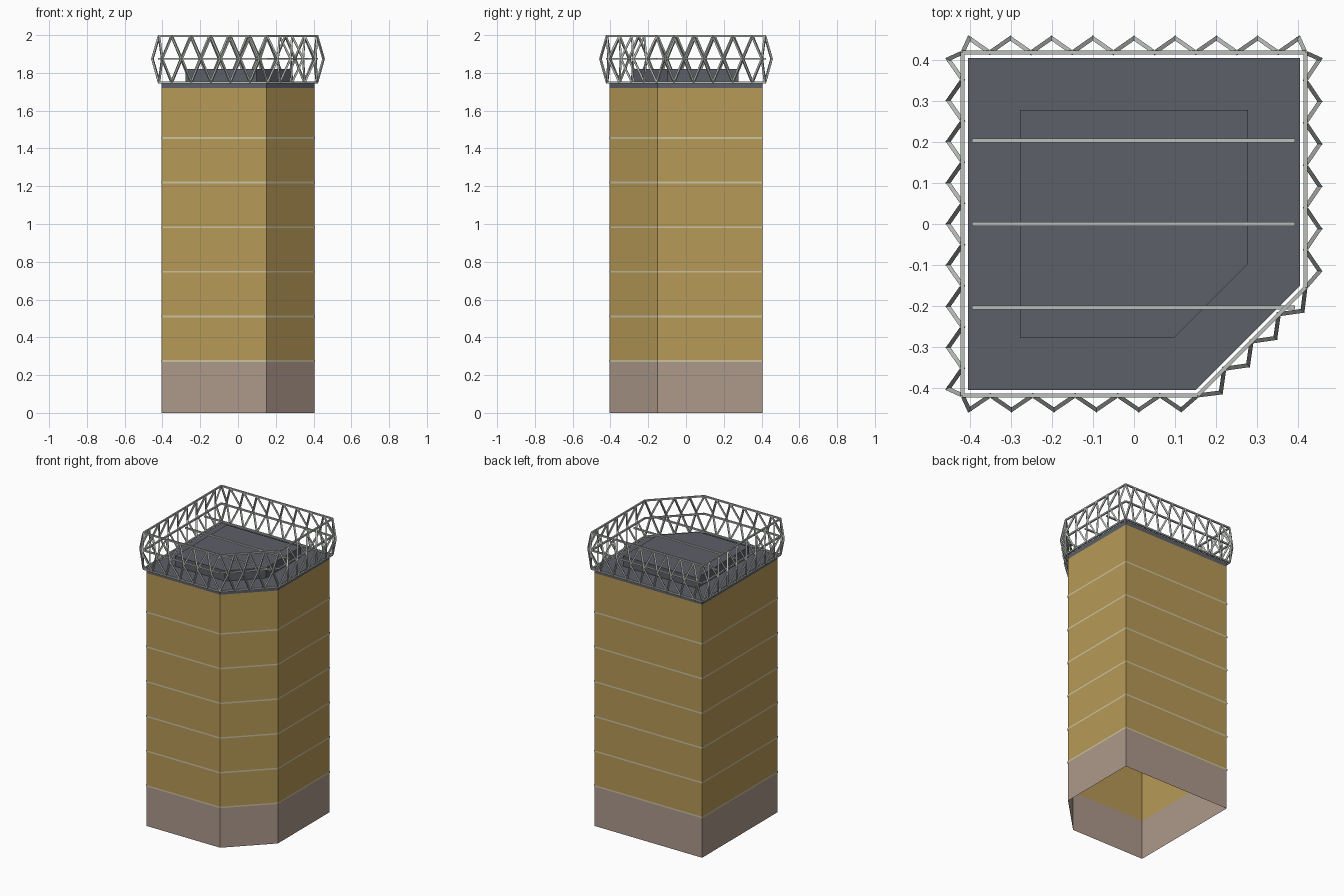
import bpy, bmesh
from mathutils import Vector

cube = bpy.data.objects.get("Cube")
if cube:
    bpy.data.objects.remove(cube)


def material(name, rgb):
    m = bpy.data.materials.new(name)
    m.use_nodes = True
    m.diffuse_color = (*rgb, 1)
    m.node_tree.nodes["Principled BSDF"].inputs["Base Color"].default_value = (*rgb, 1)
    return m


GOLD = material("ochre cladding", (0.47, 0.32, 0.095))
STONE = material("pinkish stone", (0.42, 0.32, 0.26))
SLATE = material("dark slate", (0.11, 0.115, 0.14))
CREAM = material("pale band", (0.60, 0.55, 0.37))
STEEL = material("light steel", (0.50, 0.53, 0.50))


def finish(bm, name, mat):
    me = bpy.data.meshes.new(name)
    bm.to_mesh(me)
    bm.free()
    me.materials.append(mat)
    ob = bpy.data.objects.new(name, me)
    bpy.context.collection.objects.link(ob)
    return ob


def outline(half, cut):
    """Square footprint with its front left corner cut off."""
    return [(-half, -half), (cut, -half), (half, -cut), (half, half), (-half, half)]


def prism(name, pts, z0, z1, mat, caps=True):
    bm = bmesh.new()
    low = [bm.verts.new((x, y, z0)) for x, y in pts]
    high = [bm.verts.new((x, y, z1)) for x, y in pts]
    for i in range(len(pts)):
        j = (i + 1) % len(pts)
        bm.faces.new((low[i], low[j], high[j], high[i]))
    if caps:
        bm.faces.new(high)
        bm.faces.new(low[::-1])
    return finish(bm, name, mat)


def struts(name, segments, width, mat):
    """Square bars along the given pairs of points."""
    bm = bmesh.new()
    for a, b in segments:
        a, b = Vector(a), Vector(b)
        d = (b - a).normalized()
        side = d.cross(Vector((0, 0, 1))).normalized() * width / 2
        up = side.cross(d)
        ring = [side + up, up - side, -side - up, side - up]
        va = [bm.verts.new(a + r) for r in ring]
        vb = [bm.verts.new(b + r) for r in ring]
        for i in range(4):
            j = (i + 1) % 4
            bm.faces.new((va[i], va[j], vb[j], vb[i]))
        bm.faces.new(va[::-1])
        bm.faces.new(vb)
    bmesh.ops.recalc_face_normals(bm, faces=bm.faces)
    return finish(bm, name, mat)


# Tower: open-bottomed shell with a roof slab and a rooftop block
body = outline(0.405, 0.15)
prism("base_walls", body, 0, 0.27, STONE, caps=False)
prism("tower_walls", body, 0.27, 1.72, GOLD, caps=False)
prism("roof_slab", body, 1.72, 1.75, SLATE)
prism("rooftop_block", outline(0.278, 0.097), 1.75, 1.82, SLATE)

# Thin bands between storeys
for i in range(6):
    z = 0.275 + i * 0.236
    prism(f"storey_band_{i + 1}", outline(0.408, 0.151), z - 0.005, z + 0.005, CREAM, caps=False)

# Crown: rails around the roof edge
BOTTOM, MIDDLE, TOP = 1.75, 1.875, 1.995
crown = outline(0.418, 0.155)
for label, z in (("bottom", BOTTOM), ("middle", MIDDLE), ("top", TOP)):
    rail = [((*crown[i], z), (*crown[(i + 1) % 5], z)) for i in range(5)]
    struts(f"{label}_rail", rail, 0.01, STEEL)

# Crown: lattice that bulges outward at mid height
PITCH, BULGE, INSET = 0.101, 0.035, 0.016
counts = [6, 4, 6, 9, 9]
insets = [(INSET, 0.04), (0.045, 0.045), (0.04, INSET), (INSET, INSET), (INSET, INSET)]
lattice = []
for i in range(5):
    a, b = Vector(crown[i]), Vector(crown[(i + 1) % 5])
    d = (b - a).normalized()
    out = Vector((d.y, -d.x))
    start, end = insets[i]
    length, n = (b - a).length, counts[i]
    step = (length - start - end) / (n - 1)
    for k in range(n):
        s = start + k * step
        tip = (*(a + d * s + out * BULGE), MIDDLE)
        for t in (max(s - step / 2, 0), min(s + step / 2, length)):
            for z in (BOTTOM, TOP):
                lattice.append((tip, (*(a + d * t), z)))
struts("crown_lattice", lattice, 0.01, STEEL)

# Cross bars spanning the crown
bars = [((-0.395, y, MIDDLE), (0.392, y, MIDDLE)) for y in (-0.204, 0, 0.204)]
struts("cross_bars", bars, 0.01, STEEL)
